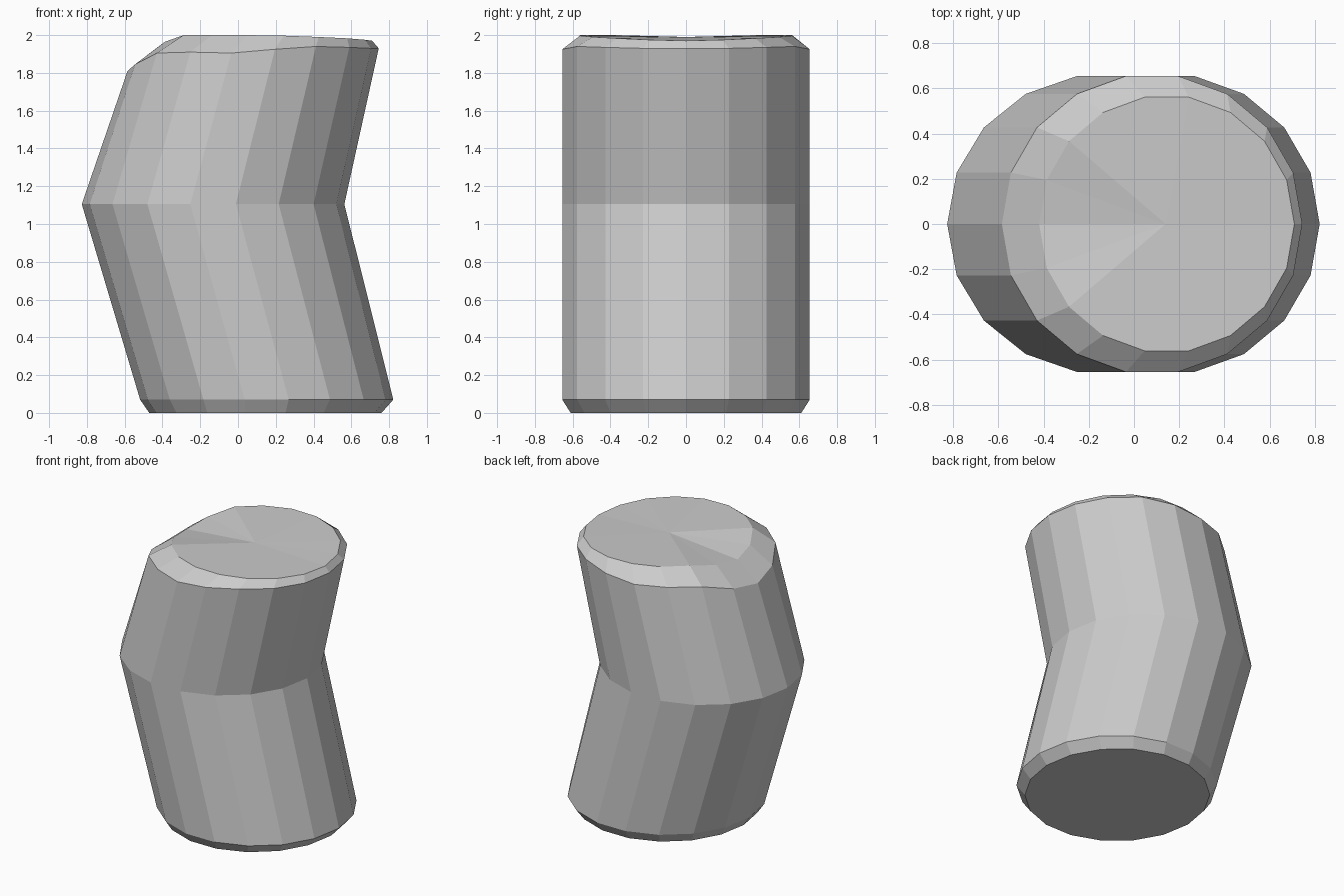
import bpy
import bmesh
from math import cos, sin, radians

cube = bpy.data.objects.get("Cube")
if cube:
    bpy.data.objects.remove(cube, do_unlink=True)

SIDES = 18
STEP = 360 / SIDES

grey = bpy.data.materials.new("plain grey")
grey.use_nodes = True
tone = (0.6, 0.6, 0.6, 1)
grey.diffuse_color = tone
grey.node_tree.nodes["Principled BSDF"].inputs["Base Color"].default_value = tone

# Heights around half of each uneven upper ring, from +x round to -x
shoulder = [1.93, 1.93, 1.935, 1.94, 1.925, 1.905, 1.91, 1.905, 1.845, 1.81]
rim = [1.97, 1.975, 1.983, 1.99, 1.997, 2.0, 2.0, 2.0, 1.965, 1.94]

# Rings: centre x, x radius, y radius, heights
rings = [
    (0.145, 0.615, 0.62, [0.0] * 10),
    (0.152, 0.67, 0.665, [0.07] * 10),
    (-0.132, 0.695, 0.665, [1.105] * 10),
    (0.08, 0.665, 0.665, shoulder),
    (0.145, 0.565, 0.57, rim),
]

bm = bmesh.new()
loops = []
for cx, rx, ry, heights in rings:
    loop = []
    for i in range(SIDES):
        a = radians(i * STEP)
        z = heights[min(i, SIDES - i)]
        loop.append(bm.verts.new((cx + rx * cos(a), ry * sin(a), z)))
    loops.append(loop)

# Bent wall with bevelled ends
for low, high in zip(loops, loops[1:]):
    for i in range(SIDES):
        j = (i + 1) % SIDES
        bm.faces.new((low[i], low[j], high[j], high[i]))

# Flat base and fanned, slightly uneven top
bm.faces.new(loops[0][::-1])
hub = bm.verts.new((0.14, 0, 1.99))
for i in range(SIDES):
    bm.faces.new((loops[-1][i], loops[-1][(i + 1) % SIDES], hub))

bmesh.ops.recalc_face_normals(bm, faces=bm.faces)
mesh = bpy.data.meshes.new("bent_column")
bm.to_mesh(mesh)
bm.free()
mesh.materials.append(grey)
column = bpy.data.objects.new("bent_column", mesh)
bpy.context.collection.objects.link(column)
